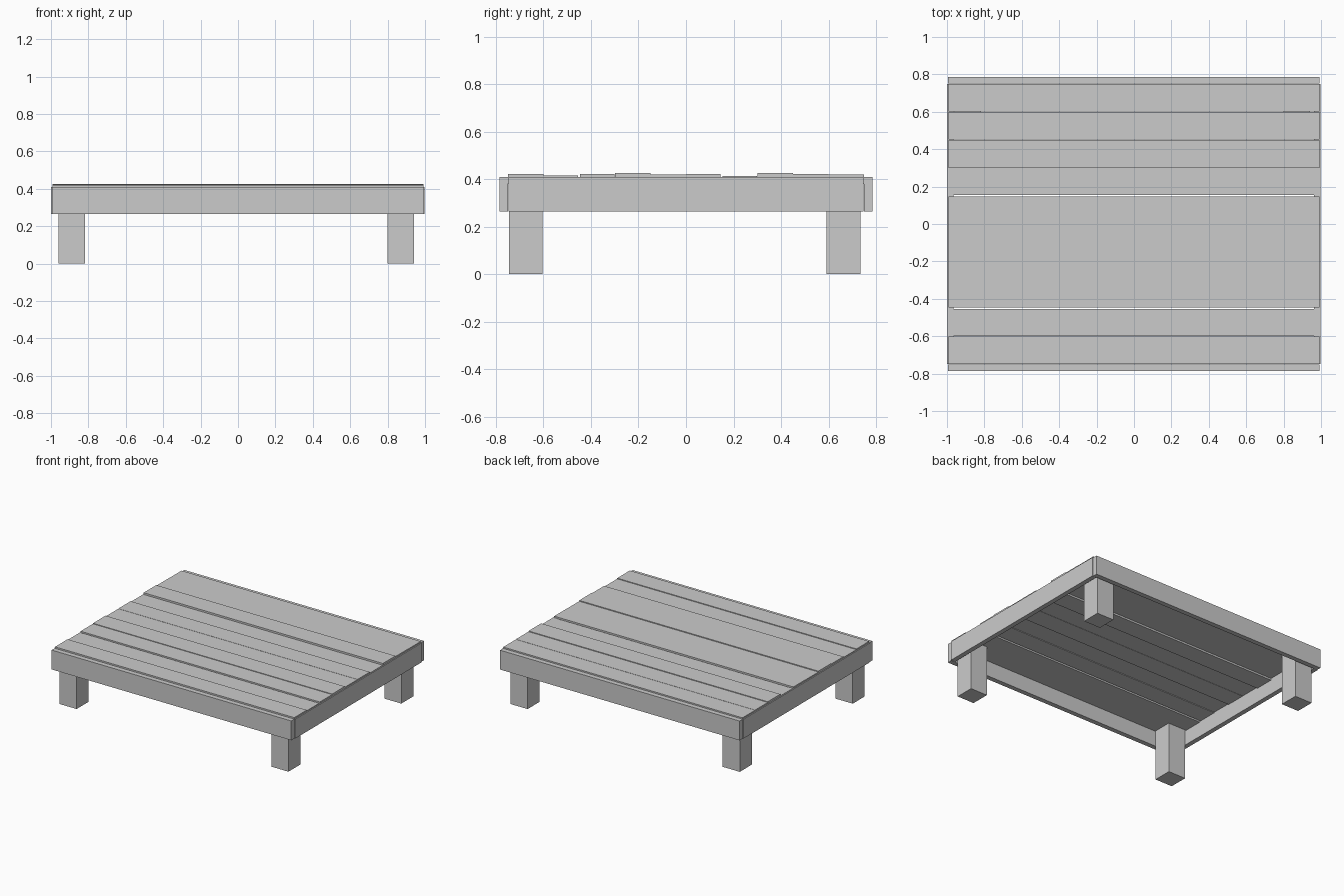
import bpy

if "Cube" in bpy.data.objects:
    bpy.data.objects.remove(bpy.data.objects["Cube"])


def box(name, x, y, z):
    """Box from (min, max) pairs on each axis."""
    bpy.ops.mesh.primitive_cube_add(
        size=1, location=[(a + b) / 2 for a, b in (x, y, z)])
    ob = bpy.context.object
    ob.name = name
    ob.scale = [b - a for a, b in (x, y, z)]
    bpy.ops.object.transform_apply(location=False, rotation=False, scale=True)
    return ob


RAIL_Z = (0.265, 0.41)

# Long rails, front and back
box("front_rail", (-0.995, 0.992), (-0.786, -0.75), RAIL_Z)
box("back_rail", (-0.995, 0.992), (0.75, 0.786), RAIL_Z)

# Short rails between them
box("left_rail", (-1.0, -0.965), (-0.748, 0.748), RAIL_Z)
box("right_rail", (0.963, 0.998), (-0.748, 0.748), RAIL_Z)

# Four square legs reaching up to the deck
for side, x in (("left", (-0.96, -0.817)), ("right", (0.80, 0.94))):
    for end, y in (("front", (-0.745, -0.604)), ("back", (0.592, 0.734))):
        box(f"{end}_{side}_leg", x, y, (0, 0.385))

# Deck planks, front to back, at slightly uneven heights
tops = (0.421, 0.416, 0.422, 0.426, 0.420, 0.421, 0.413, 0.426, 0.421, 0.420)
wide_gaps = (2, 6)
for i, top in enumerate(tops):
    y0 = -0.75 + 0.15 * i + (0.004 if i in wide_gaps else 0.0005)
    y1 = -0.75 + 0.15 * (i + 1) - (0.004 if i + 1 in wide_gaps else 0.0005)
    box(f"deck_plank_{i + 1}", (-0.993, 0.991), (y0, y1), (top - 0.04, top))
